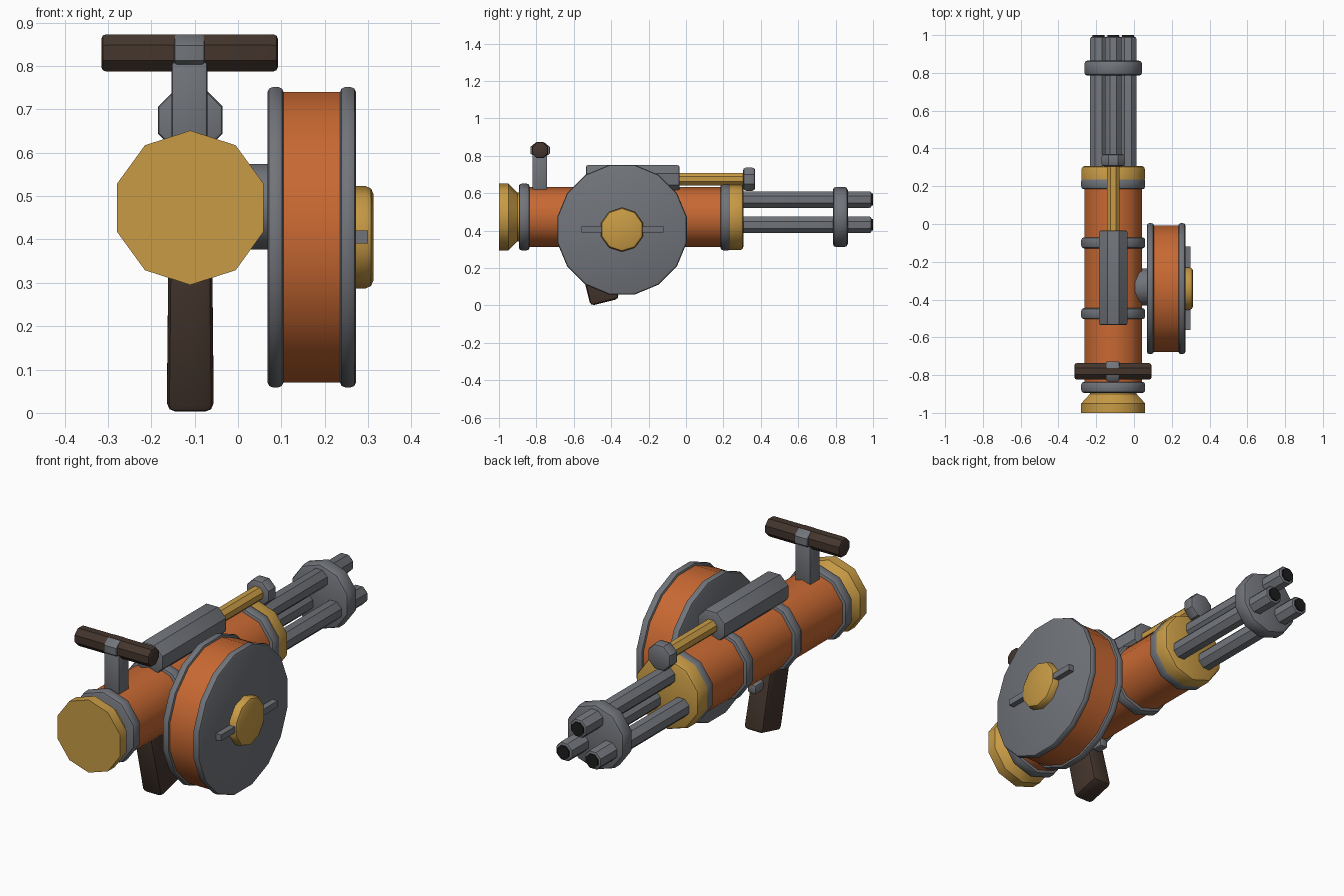
import bpy, bmesh, math

if "Cube" in bpy.data.objects:
    bpy.data.objects.remove(bpy.data.objects["Cube"])

def material(name, rgb):
    m = bpy.data.materials.new(name)
    m.diffuse_color = (*rgb, 1)
    m.use_nodes = True
    m.node_tree.nodes["Principled BSDF"].inputs["Base Color"].default_value = m.diffuse_color
    return m

ORANGE = material("copper_orange", (0.58, 0.14, 0.032))
GRAY = material("steel_gray", (0.165, 0.175, 0.195))
GOLD = material("brass_gold", (0.58, 0.33, 0.06))
BROWN = material("dark_brown", (0.058, 0.036, 0.026))
BLACK = material("bore_black", (0.012, 0.012, 0.012))

def finish(bm, name, mat, smooth=True):
    bmesh.ops.recalc_face_normals(bm, faces=bm.faces[:])
    me = bpy.data.meshes.new(name)
    bm.to_mesh(me)
    bm.free()
    me.materials.append(mat)
    ob = bpy.data.objects.new(name, me)
    bpy.context.collection.objects.link(ob)
    if smooth:
        bpy.ops.object.select_all(action='DESELECT')
        ob.select_set(True)
        bpy.context.view_layer.objects.active = ob
        bpy.ops.object.shade_smooth_by_angle(angle=math.radians(38))
    return ob

def lathe(name, axis, c, profile, sides, mat, phase=0.0, squash=1.0):
    """Turned solid along axis x or y; profile is (position, radius) pairs."""
    bm = bmesh.new()
    rings = []
    for t, r in profile:
        ring = []
        for i in range(sides):
            a = math.radians(phase) + 2 * math.pi * i / sides
            u, w = c[0] + r * squash * math.cos(a), c[1] + r * math.sin(a)
            ring.append(bm.verts.new((u, t, w) if axis == 'y' else (t, u, w)))
        rings.append(ring)
    for p, q in zip(rings, rings[1:]):
        for i in range(sides):
            j = (i + 1) % sides
            bm.faces.new((p[i], p[j], q[j], q[i]))
    bm.faces.new(rings[0])
    bm.faces.new(rings[-1])
    return finish(bm, name, mat)

def rod(name, axis, c, a, b, r, sides, mat, phase=0.0, ba=0.0, bb=0.0, squash=1.0):
    """Cylinder from a to b with rounded rims ba and bb."""
    prof = [(a, r - ba), (a + ba * .3, r - ba * .3), (a + ba, r)] if ba else [(a, r)]
    prof += [(b - bb, r), (b - bb * .3, r - bb * .3), (b, r - bb)] if bb else [(b, r)]
    return lathe(name, axis, c, prof, sides, mat, phase, squash)

def box(name, lo, hi, mat, bevel=0.0, shape=None):
    bm = bmesh.new()
    bmesh.ops.create_cube(bm, size=1)
    for v in bm.verts:
        v.co = [lo[i] + (v.co[i] + .5) * (hi[i] - lo[i]) for i in range(3)]
        if shape:
            shape(v.co)
    if bevel:
        bmesh.ops.bevel(bm, geom=bm.edges[:], offset=bevel, segments=2,
                        profile=0.5, affect='EDGES')
    return finish(bm, name, mat)

CX, CZ = -0.11, 0.473
AX = (CX, CZ)

# Main body, end cap and front collar
rod("body_tube", 'y', AX, -0.88, 0.26, 0.161, 10, ORANGE, 90)
lathe("rear_cap", 'y', AX, [(-1, .178), (-.95, .178), (-.9, .13), (-.87, .13)], 10, GOLD, 90)
rod("front_collar", 'y', AX, 0.235, 0.307, 0.177, 10, GOLD, 90, 0, 0.018)
for n, y in enumerate((-0.865, -0.475, -0.1, 0.213)):
    rod(f"body_ring_{n + 1}", 'y', AX, y - .029, y + .029, 0.178, 10, GRAY, 90, .014, .014)

# Three barrels with dark bores, and their clamp
for n in range(3):
    a = math.radians(90 + 120 * n)
    c = (CX + 0.09 * math.cos(a), CZ + 0.003 + 0.09 * math.sin(a))
    rod(f"barrel_{n + 1}", 'y', c, 0.28, 0.992, 0.048, 8, GRAY, 22.5, 0, .012)
    rod(f"barrel_bore_{n + 1}", 'y', c, 0.97, 1.0, 0.034, 8, BLACK, 22.5)
rod("barrel_clamp", 'y', AX, 0.785, 0.865, 0.161, 10, GRAY, 90, .018, .018)

# Pump cylinder on top with its rod and knob
TOP = (CX, 0.675)
rod("pump_cylinder", 'y', TOP, -0.535, -0.035, 0.081, 8, GRAY, 22.5, .01, .01)
rod("pump_rod", 'y', TOP, -0.05, 0.32, 0.035, 8, GOLD, 22.5)
rod("pump_knob", 'y', TOP, 0.305, 0.37, 0.067, 8, GRAY, 22.5, .015, .015)

# Side drum with flanges, hub and crossbar
DR = (-0.342, 0.405)
rod("drum_mount", 'x', (-0.333, 0.475), -0.05, 0.09, 0.102, 12, GRAY, 15)
rod("drum_shell", 'x', DR, 0.09, 0.25, 0.341, 16, ORANGE, 11.25)
for n, x in enumerate((0.068, 0.235)):
    rod(f"drum_flange_{n + 1}", 'x', DR, x, x + .037, 0.353, 16, GRAY, 11.25, .012, .012)
rod("drum_hub", 'x', DR, 0.26, 0.312, 0.118, 10, GOLD, 90, 0, .018)
box("drum_crossbar", (0.26, -0.56, 0.39), (0.30, -0.12, 0.421), GRAY)

# Top carry handle
HD = (-0.78, 0.83)
box("handle_post", (-0.153, -0.822, 0.6), (-0.07, -0.742, 0.81), GRAY, .008)
rod("handle_bar", 'x', HD, -0.315, 0.092, 0.0465, 8, BROWN, 22.5, .011, .011)
rod("handle_collar", 'x', HD, -0.147, -0.077, 0.0455, 8, GRAY, 22.5, .006, .006, squash=1.25)

# Slanted lower grip and trigger
def lean(co):
    s = 1 - co.z / 0.36
    co.x = CX + (co.x - CX) * (0.93 + 0.07 * s)
    y = co.y
    co.y = y - 0.25 * co.z
    co.z += (y + 0.43) * 0.25 + 0.018

box("grip", (CX - .054, -0.51, 0), (CX + .054, -0.357, 0.36), BROWN, .02, lean)
box("trigger", (CX - .022, -0.46, 0.225), (CX + .022, -0.35, 0.268), GRAY, .008)
